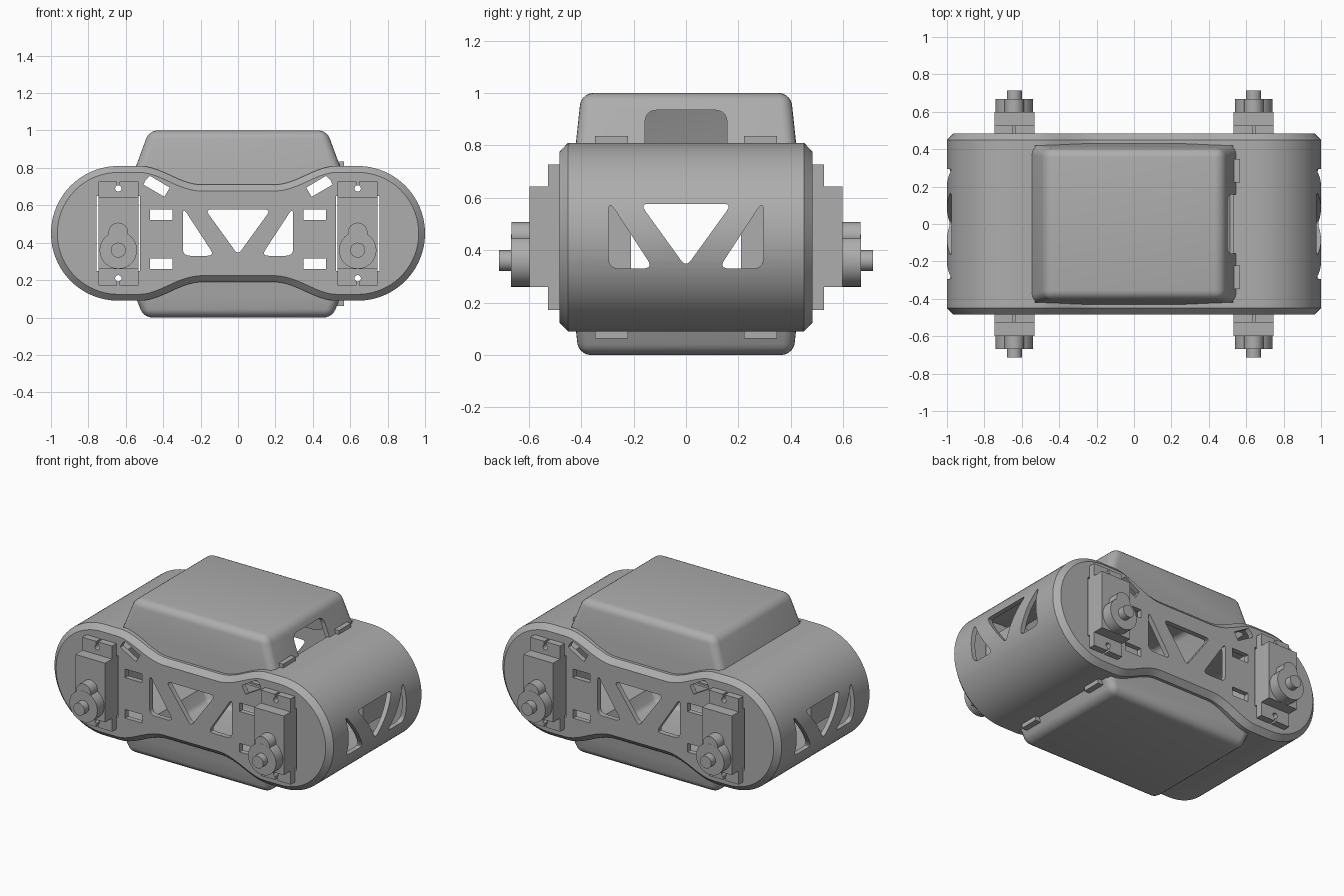
import bpy, bmesh, math
from mathutils import Vector

if "Cube" in bpy.data.objects:
    bpy.data.objects.remove(bpy.data.objects["Cube"])

grey = bpy.data.materials.new("plain grey")
grey.diffuse_color = (0.42, 0.42, 0.42, 1)
grey.use_nodes = True
grey.node_tree.nodes["Principled BSDF"].inputs["Base Color"].default_value = grey.diffuse_color


def finish(name, bm):
    bmesh.ops.recalc_face_normals(bm, faces=bm.faces)
    me = bpy.data.meshes.new(name)
    bm.to_mesh(me)
    bm.free()
    ob = bpy.data.objects.new(name, me)
    me.materials.append(grey)
    bpy.context.collection.objects.link(ob)
    return ob


def loft(name, loops):
    """Skin a series of equal-length loops and cap both ends."""
    bm = bmesh.new()
    rings = [[bm.verts.new(p) for p in lp] for lp in loops]
    n = len(rings[0])
    for a, b in zip(rings, rings[1:]):
        for i in range(n):
            bm.faces.new((a[i], a[(i + 1) % n], b[(i + 1) % n], b[i]))
    bm.faces.new(rings[0])
    bm.faces.new(rings[-1])
    return finish(name, bm)


def prism(name, pts, d0, d1, axis="y"):
    """Extrude a (u, z) outline along y or x."""
    place = (lambda u, v, d: (u, d, v)) if axis == "y" else (lambda u, v, d: (d, u, v))
    return loft(name, [[place(u, v, d) for u, v in pts] for d in (d0, d1)])


def box(name, x0, x1, y0, y1, z0, z1):
    return prism(name, [(x0, z0), (x1, z0), (x1, z1), (x0, z1)], y0, y1)


def circle(cx, cz, r, n=32):
    return [(cx + r * math.cos(2 * math.pi * i / n), cz + r * math.sin(2 * math.pi * i / n)) for i in range(n)]


def rounded(pts, r, n=5):
    """Round polygon corners with short quadratic curves."""
    out = []
    P = [Vector(p) for p in pts]
    for i, p in enumerate(P):
        a = p + (P[i - 1] - p).normalized() * r
        b = p + (P[(i + 1) % len(P)] - p).normalized() * r
        for k in range(n + 1):
            t = k / n
            out.append(tuple(a * (1 - t) ** 2 + p * 2 * t * (1 - t) + b * t * t))
    return out


def cut(ob, cutters):
    bpy.context.view_layer.objects.active = ob
    for c in cutters:
        m = ob.modifiers.new("cut", "BOOLEAN")
        m.operation, m.solver, m.object = "DIFFERENCE", "EXACT", c
        bpy.ops.object.modifier_apply(modifier=m.name)
        bpy.data.objects.remove(c)


def smooth(ob, angle=30):
    bpy.ops.object.select_all(action="DESELECT")
    ob.select_set(True)
    bpy.context.view_layer.objects.active = ob
    bpy.ops.object.shade_smooth_by_angle(angle=math.radians(angle))


# Body outline: two round ends joined by a narrower waist
CX, CZ, R, WAIST = 0.64, 0.45, 0.36, 0.26


def outline():
    right = [(CX + R * math.cos(a), R * math.sin(a))
             for a in (math.pi * (i / 48 - 0.5) for i in range(49))]
    curve = []
    for i in range(17):
        t = i / 16
        h = R + (WAIST - R) * (0.5 - 0.5 * math.cos(math.pi * t))
        curve.append((0.53 - 0.34 * t, h))
    top = right + curve                                        # right end, then down to the waist
    left = [(-x, z) for x, z in reversed(curve)] + [(-x, z) for x, z in reversed(right)]
    low = [(-x, -z) for x, z in curve] + [(x, -z) for x, z in reversed(curve)]
    return [Vector((x, z + CZ)) for x, z in top + left + low]


def inset(pts, d):
    out = []
    for i, p in enumerate(pts):
        t = (pts[(i + 1) % len(pts)] - pts[i - 1]).normalized()
        out.append(p + Vector((-t.y, t.x)) * d)
    return out


OUT = outline()


def cavity():
    return prism("cavity", inset(OUT, 0.03), -0.45, 0.45)


# Hollow body with chamfered rims
rim = inset(OUT, 0.034)
body = loft("body_shell", [[(p.x, y, p.y) for p in ring] for ring, y in
                           ((rim, -0.483), (OUT, -0.45), (OUT, 0.45), (rim, 0.483))])
cutters = [cavity(), box("hatch", -0.53, 0.53, -0.42, 0.42, -0.1, 1.1)]

# Truss windows through the sides and the ends
tri = rounded([(-0.175, 0.577), (0, 0.335), (0.175, 0.577)], 0.032)
corner = rounded([(0.125, 0.33), (0.295, 0.33), (0.295, 0.59)], 0.04)
for axis, reach in (("y", 0.7), ("x", 1.2)):
    cutters.append(prism("window", tri, -reach, reach, axis))
    for s in (1, -1):
        cutters.append(prism("window", [(s * u, v) for u, v in corner], -reach, reach, axis))

# Strap slots, motor openings and screw holes
for s in (1, -1):
    for z in (0.288, 0.55):
        cutters.append(box("slot", s * 0.41 - 0.06, s * 0.41 + 0.06, -0.7, 0.7, z - 0.028, z + 0.028))
    slant = [(0.495, 0.735), (0.47, 0.757), (0.365, 0.695), (0.393, 0.645), (0.505, 0.71)]
    cutters.append(prism("slot", [(s * u, v) for u, v in slant], -0.7, 0.7))
    cutters.append(box("opening", s * CX - 0.117, s * CX + 0.117, -0.7, 0.7, 0.25, 0.65))
    for z in (0.21, 0.69):
        cutters.append(prism("screw_hole", circle(s * CX, z, 0.017, 16), -0.7, 0.7))
cut(body, cutters)
smooth(body)


def tray(name, z0, z1, base, top, bevel):
    """Tapered block with rounded edges away from its base."""
    def ring(size, z):
        x, y = size
        return [(-x, -y, z), (x, -y, z), (x, y, z), (-x, y, z)]
    ob = loft(name, [ring(base, z0), ring(top, z1)])
    bm = bmesh.new()
    bm.from_mesh(ob.data)
    edges = [e for e in bm.edges if any(abs(v.co.z - z1) < 1e-5 for v in e.verts)]
    bmesh.ops.bevel(bm, geom=edges, offset=bevel, segments=5, profile=0.5, affect="EDGES")
    bm.to_mesh(ob.data)
    bm.free()
    return ob


# Hollow covers above and below, trimmed to follow the body outline
upper = tray("upper_cover", 0.69, 1.0, (0.589, 0.433), (0.475, 0.40), 0.045)
hollow = tray("hollow", 0.60, 0.97, (0.592, 0.412), (0.455, 0.37), 0.03)
door = rounded([(-0.157, 0.70), (0.157, 0.70), (0.157, 0.935), (-0.157, 0.935)], 0.05)
cut(upper, [hollow, prism("doorway", door, 0.3, 0.8, "x"), cavity()])
lower = tray("lower_cover", 0.21, 0.0, (0.589, 0.433), (0.503, 0.41), 0.045)
hollow = tray("hollow", 0.30, 0.03, (0.592, 0.412), (0.473, 0.38), 0.03)
cut(lower, [hollow, cavity()])
smooth(upper)
smooth(lower)

# Catch tabs on one end of each cover
for y in (-0.285, 0.285):
    box("upper_tab", 0.515, 0.567, y - 0.063, y + 0.063, 0.805, 0.835)
    box("lower_tab", 0.515, 0.567, y - 0.063, y + 0.063, 0.062, 0.095)

# Four drive motors with mounting ears, gear housing and shaft
for sx in (1, -1):
    for sy in (1, -1):
        x = sx * CX

        def yy(a, b):
            return min(sy * a, sy * b), max(sy * a, sy * b)
        ears = box("motor_mount", x - 0.107, x + 0.107, *yy(0.483, 0.527), 0.172, 0.727)
        holes = []
        for z, e in ((0.21, 0.1), (0.69, 0.8)):
            holes.append(prism("hole", circle(x, z, 0.017, 16), -0.7, 0.7))
            holes.append(box("slit", x - 0.007, x + 0.007, -0.7, 0.7, min(z, e), max(z, e)))
        cut(ears, holes)
        box("motor_body", x - 0.107, x + 0.107, *yy(0.21, 0.598), 0.26, 0.643)
        for name, z, r, reach in (("gear_housing", 0.36, 0.1, 0.668),
                                  ("idler_housing", 0.455, 0.052, 0.667),
                                  ("drive_shaft", 0.36, 0.04, 0.714)):
            smooth(prism(name, circle(x, z, r), *yy(0.59, reach)))
